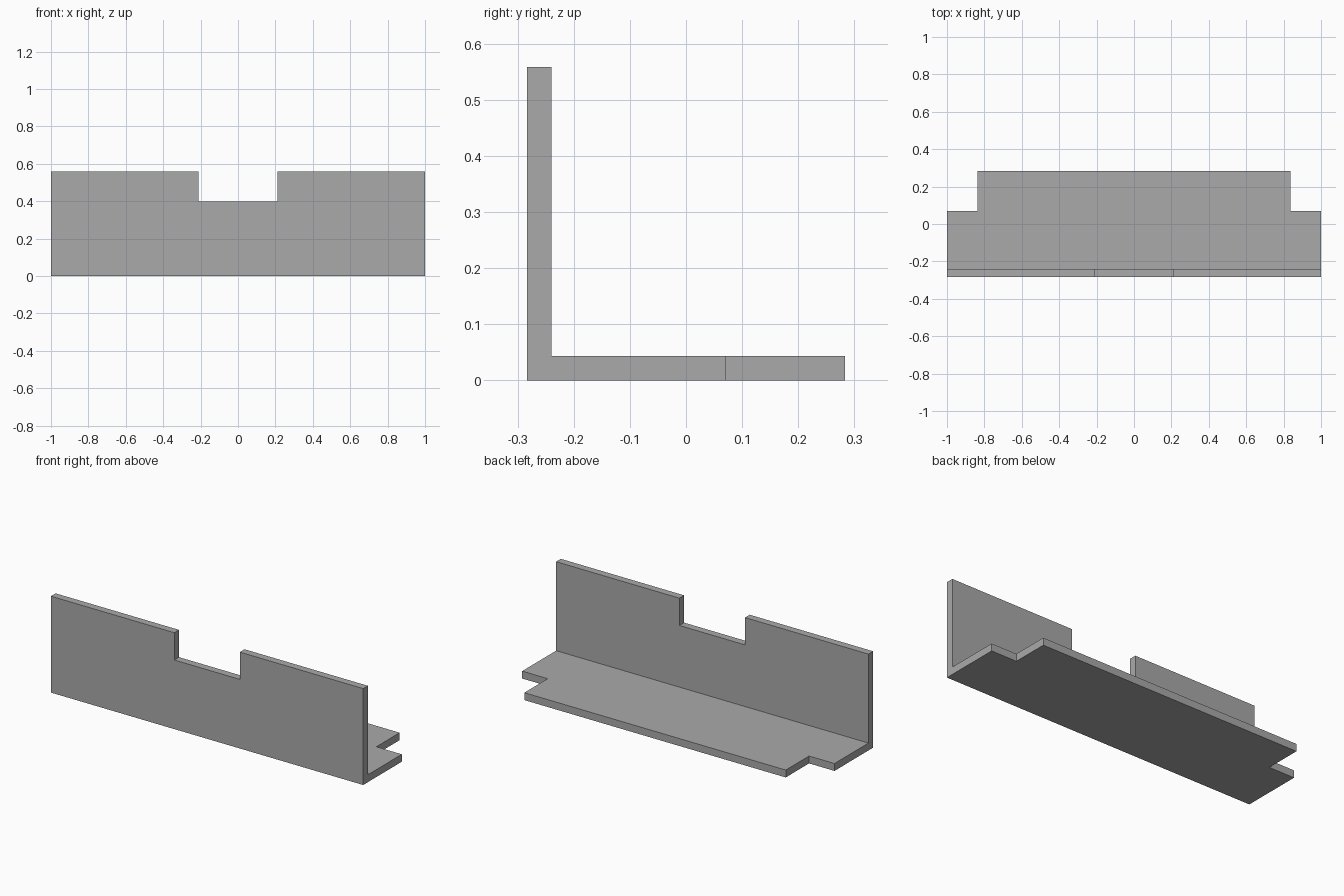
import bpy
import bmesh
from mathutils import Vector

cube = bpy.data.objects.get("Cube")
if cube:
    bpy.data.objects.remove(cube, do_unlink=True)

THICK = 0.043
HALF_DEPTH = 0.283
HEIGHT = 0.558

grey = bpy.data.materials.new("plain grey")
grey.use_nodes = True
colour = (0.4, 0.4, 0.4, 1)
grey.diffuse_color = colour
grey.node_tree.nodes["Principled BSDF"].inputs["Base Color"].default_value = colour


def extrude_profile(name, profile, x0, x1):
    """Extrude a closed (y, z) profile from x0 to x1."""
    bm = bmesh.new()
    face = bm.faces.new([bm.verts.new((x0, y, z)) for y, z in profile])
    grown = bmesh.ops.extrude_face_region(bm, geom=[face])["geom"]
    verts = [v for v in grown if isinstance(v, bmesh.types.BMVert)]
    bmesh.ops.translate(bm, verts=verts, vec=Vector((x1 - x0, 0, 0)))
    bmesh.ops.recalc_face_normals(bm, faces=bm.faces)
    mesh = bpy.data.meshes.new(name)
    bm.to_mesh(mesh)
    bm.free()
    mesh.materials.append(grey)
    obj = bpy.data.objects.new(name, mesh)
    bpy.context.collection.objects.link(obj)
    return obj


def cut_block(target, x0, x1, y0, y1, z0, z1):
    """Cut a box out of the target."""
    cutter = extrude_profile("cutter", [(y0, z0), (y1, z0), (y1, z1), (y0, z1)], x0, x1)
    cutter.hide_render = True
    mod = target.modifiers.new("notch", "BOOLEAN")
    mod.operation = "DIFFERENCE"
    mod.solver = "EXACT"
    mod.object = cutter
    bpy.context.view_layer.objects.active = target
    bpy.ops.object.modifier_apply(modifier=mod.name)
    bpy.data.objects.remove(cutter, do_unlink=True)


# Angle bracket: upright front plate and flat base in one L section
inner = THICK - HALF_DEPTH
bracket = extrude_profile("angle_bracket", [
    (-HALF_DEPTH, 0), (HALF_DEPTH, 0), (HALF_DEPTH, THICK),
    (inner, THICK), (inner, HEIGHT), (-HALF_DEPTH, HEIGHT)], -1, 1)

# Notch in the top of the upright plate
cut_block(bracket, -0.21, 0.21, -0.5, 0, 0.4, 1)

# Notches in the two rear corners of the base
for x0, x1 in ((-1.5, -0.837), (0.837, 1.5)):
    cut_block(bracket, x0, x1, 0.07, 0.5, -0.2, 0.2)
